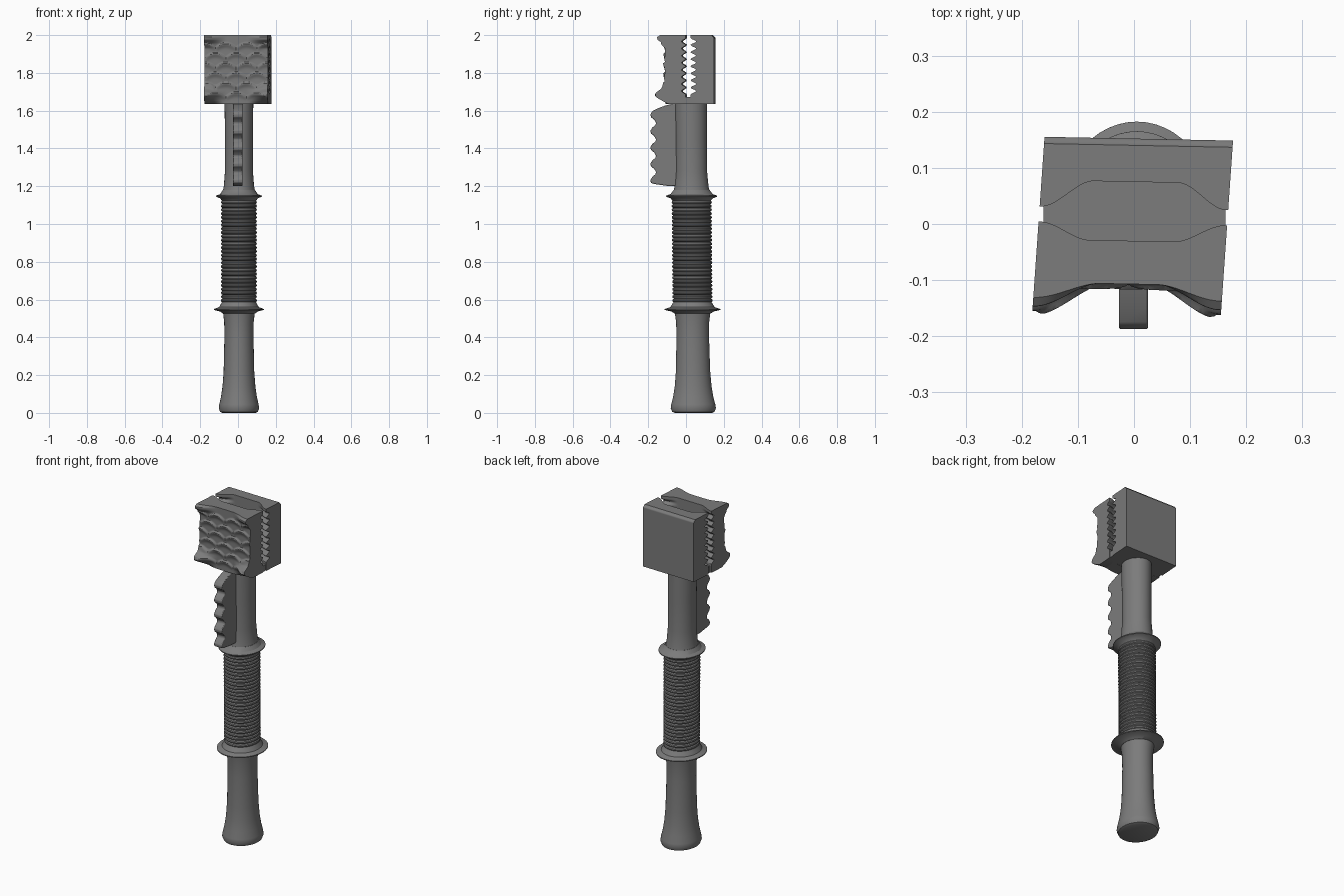
import bpy, bmesh
from math import sin, cos, pi, exp

cube = bpy.data.objects.get("Cube")
if cube:
    bpy.data.objects.remove(cube)

grey = bpy.data.materials.new("dark grey")
grey.use_nodes = True
COLOUR = (0.2, 0.2, 0.2, 1)
grey.diffuse_color = COLOUR
grey.node_tree.nodes["Principled BSDF"].inputs["Base Color"].default_value = COLOUR


def finish(name, bm, angle=0.6):
    bmesh.ops.recalc_face_normals(bm, faces=bm.faces)
    mesh = bpy.data.meshes.new(name)
    bm.to_mesh(mesh)
    bm.free()
    mesh.materials.append(grey)
    ob = bpy.data.objects.new(name, mesh)
    bpy.context.collection.objects.link(ob)
    bpy.ops.object.select_all(action='DESELECT')
    ob.select_set(True)
    bpy.context.view_layer.objects.active = ob
    bpy.ops.object.shade_smooth_by_angle(angle=angle)
    return ob


def lathe(name, profile, sides=48):
    """Slightly oval turned shape whose axis leans a little forward."""
    bm = bmesh.new()
    rings = []
    for r, z in profile:
        cy = 0.039 - 0.008 * z
        rings.append([bm.verts.new((0.005 + r * cos(2 * pi * i / sides),
                                    cy + 1.12 * r * sin(2 * pi * i / sides), z))
                      for i in range(sides)])
    for a, b in zip(rings, rings[1:]):
        for i in range(sides):
            j = (i + 1) % sides
            bm.faces.new((a[i], a[j], b[j], b[i]))
    bm.faces.new(rings[0])
    bm.faces.new(rings[-1])
    return finish(name, bm)


def step(a, b, v):
    t = min(1, max(0, (v - a) / (b - a)))
    return t * t * (3 - 2 * t)


def polyline(points, v):
    for (a, p), (b, q) in zip(points, points[1:]):
        if v <= b:
            return p + (q - p) * (v - a) / (b - a)
    return points[-1][1]


# Handle parts
lathe("pommel_handle", [(.088, 0), (.1, .006), (.107, .025), (.104, .045), (.095, .085),
                        (.087, .14), (.081, .22), (.077, .4), (.078, .48), (.084, .53)])
lathe("lower_flange", [(.084, .525), (.1, .537), (.132, .545), (.132, .55), (.105, .56), (.088, .59)])
RINGS, LOW, HIGH = 27, 0.585, 1.125
pitch = (HIGH - LOW) / RINGS
lathe("ribbed_grip", [(r, LOW + (k + f) * pitch) for k in range(RINGS)
                      for r, f in ((.087, 0), (.093, .2), (.095, .5), (.093, .8))] + [(.087, HIGH)])
lathe("upper_flange", [(.088, 1.12), (.1, 1.136), (.121, 1.145), (.121, 1.15), (.1, 1.158), (.085, 1.18)])
lathe("upper_handle", [(.087, 1.165), (.08, 1.2), (.074, 1.28), (.074, 1.45), (.076, 1.64)])

# Head: two jaws with shaped front and back surfaces
BOTTOM, TOP, HALF = 1.635, 2.0, 0.168


def jaw(name, front, back, nx=80, nz=100):
    bm = bmesh.new()
    layers = []
    for surface in (front, back):
        grid = []
        for k in range(nz + 1):
            z = BOTTOM + (TOP - BOTTOM) * k / nz
            row = []
            for i in range(nx + 1):
                x = HALF * (2 * i / nx - 1)
                y = surface(x, z)
                row.append(bm.verts.new((x + 0.07 * (y - 0.03), y - 0.02 * x, z)))
            grid.append(row)
        for k in range(nz):
            for i in range(nx):
                bm.faces.new((grid[k][i], grid[k][i + 1], grid[k + 1][i + 1], grid[k + 1][i]))
        layers.append(grid)
    # Close the rim
    rims = [g[0] + [r[-1] for r in g[1:]] + g[-1][-2::-1] + [r[0] for r in g[-2:0:-1]]
            for g in layers]
    a, b = rims
    for i in range(len(a)):
        j = (i + 1) % len(a)
        bm.faces.new((a[i], a[j], b[j], b[i]))
    return finish(name, bm)


def tooth(z):
    if z < 1.685 or z > 1.985:
        return 1
    return 0.5 + 0.5 * cos(2 * pi * (z - 1.685) / 0.0375)


HORNS = [(1.635, .02), (1.65, -.012), (1.665, -.035), (1.68, -.052), (1.695, -.05), (1.715, -.022),
         (1.74, -.003), (1.93, 0), (1.955, -.012), (1.975, -.04), (1.988, -.044), (2, -.027)]


def scaled_front(x, z):
    y = -0.107 + polyline(HORNS, z) * step(0.05, 0.165, abs(x))
    ridge = 0
    for n in range(6):
        u = ((x / 0.055 + n % 2 + 1) % 2) - 1
        d = z - (1.67 + 0.052 * n + 0.024 * (1 - u * u))
        width = 0.005 if d > 0 else 0.017
        ridge = max(ridge, exp(-(d / width) ** 2) * (1 - u * u) ** 0.5)
    fade = step(1.64, 1.67, z) * (1 - step(1.965, 1.985, z))
    return y - 0.010 * ridge * fade


def front_inner(x, z):
    edge = step(0.075, 0.165, abs(x))
    return -0.03 + edge * (0.01 + 0.021 * tooth(z))


def back_inner(x, z):
    edge = step(0.075, 0.165, abs(x))
    return 0.075 - edge * (0.019 + 0.028 * tooth(z))


jaw("front_jaw", scaled_front, front_inner)
jaw("back_jaw", back_inner,
    lambda x, z: 0.152 - 0.012 * step(1.985, 2.0, z))

# Floor joining the jaws
bm = bmesh.new()
bmesh.ops.create_cube(bm, size=1)
for v in bm.verts:
    v.co = (v.co.x * 0.325 + 0.001, v.co.y * 0.13 + 0.025, v.co.z * 0.036 + 1.654)
finish("jaw_floor", bm)

# Scalloped fin on the front of the handle
outline = [(-0.04, 1.2), (-0.10, 1.202), (-0.17, 1.212)]
for k in range(5):
    tip = 1.228 + 0.087 * k
    outline += [(-0.186, tip - 0.01), (-0.188, tip + 0.006), (-0.178, tip + 0.022)]
    if k < 4:
        outline += [(-0.161, tip + 0.036), (-0.159, tip + 0.048), (-0.169, tip + 0.064)]
outline += [(-0.15, 1.612), (-0.11, 1.627), (-0.07, 1.637), (-0.04, 1.637)]
bm = bmesh.new()
face = bm.faces.new([bm.verts.new((-0.027, y, z)) for y, z in outline])
side = bmesh.ops.extrude_face_region(bm, geom=[face])
bmesh.ops.translate(bm, vec=(0.052, 0, 0),
                    verts=[g for g in side["geom"] if isinstance(g, bmesh.types.BMVert)])
fin = finish("scalloped_fin", bm)
bevel = fin.modifiers.new("soft edges", 'BEVEL')
bevel.width = 0.004
bevel.segments = 2
